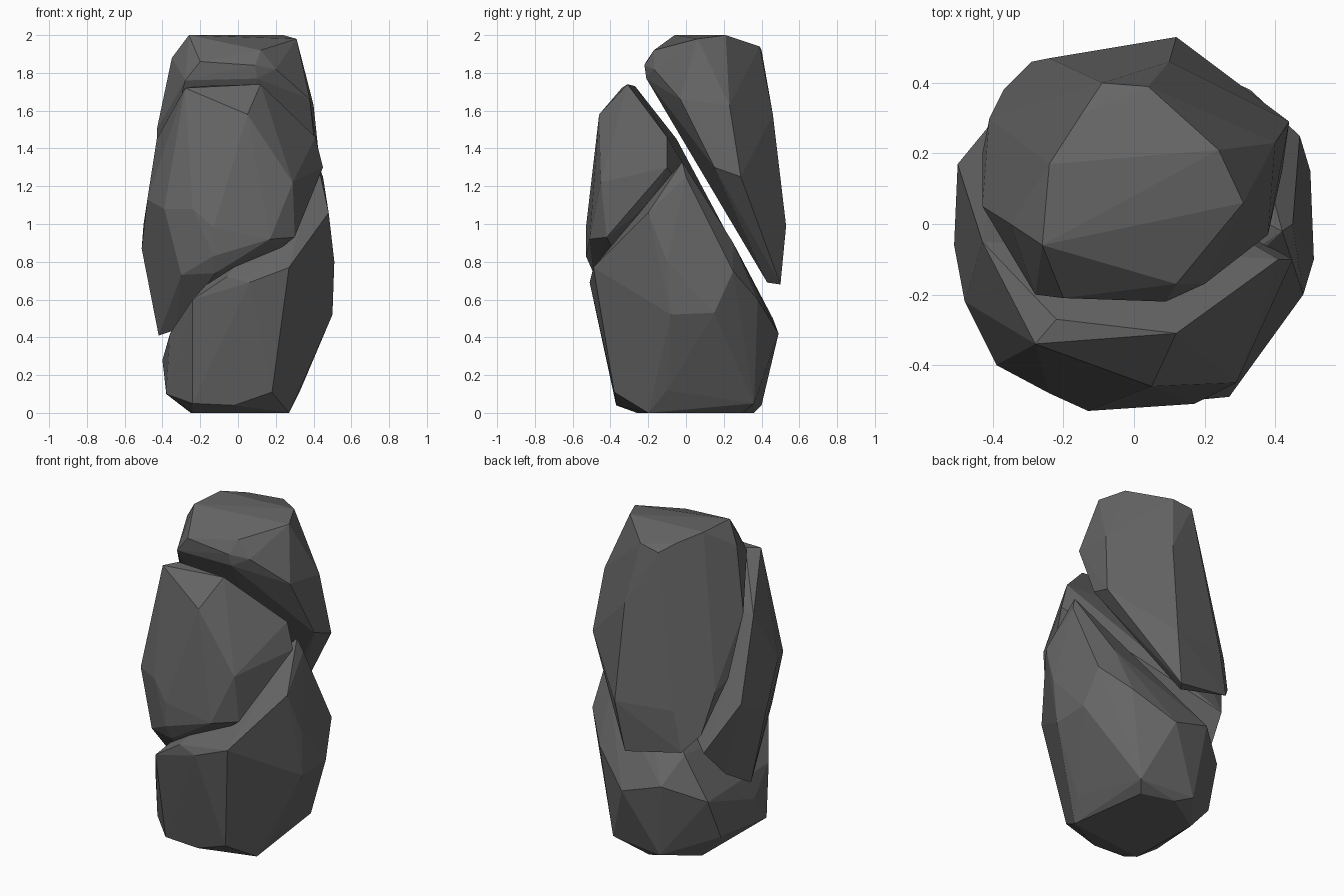
import bpy
import bmesh
import math

default_cube = bpy.data.objects.get("Cube")
if default_cube:
    bpy.data.objects.remove(default_cube, do_unlink=True)


def make_material(name, colour):
    """One flat colour for viewport and render."""
    material = bpy.data.materials.new(name)
    material.use_nodes = True
    material.diffuse_color = colour
    shader = next(n for n in material.node_tree.nodes if n.type == "BSDF_PRINCIPLED")
    shader.inputs["Base Color"].default_value = colour
    shader.inputs["Roughness"].default_value = 0.9
    return material


def make_boulder(name, corners, material):
    """Wrap a faceted convex stone around its corner points."""
    bm = bmesh.new()
    for corner in corners:
        bm.verts.new(corner)
    hull = bmesh.ops.convex_hull(bm, input=bm.verts[:])
    unused = [e for e in hull["geom_interior"] if isinstance(e, bmesh.types.BMVert)]
    bmesh.ops.delete(bm, geom=unused, context="VERTS")

    # merge nearly level triangles into broad chipped facets
    bmesh.ops.dissolve_limit(bm, angle_limit=math.radians(4),
                             verts=bm.verts[:], edges=bm.edges[:])
    bmesh.ops.recalc_face_normals(bm, faces=bm.faces[:])

    mesh = bpy.data.meshes.new(name)
    bm.to_mesh(mesh)
    bm.free()
    mesh.materials.append(material)
    stone = bpy.data.objects.new(name, mesh)
    bpy.context.collection.objects.link(stone)
    return stone


stone_grey = make_material("stone grey", (0.13, 0.13, 0.13, 1))

# Leaning slab at the top and back
make_boulder("upper_back_slab", [
    # flat crown
    (-.26, -.06, 2), (-.24, .17, 2), (.24, .21, 2), (.31, .06, 1.98),
    (-.15, .31, 1.96), (.04, .39, 1.94), (-.09, .4, 1.92),
    # overhanging brow
    (.12, -.17, 1.92), (-.2, -.21, 1.86), (.09, -.22, 1.84), (.2, -.17, 1.82),
    (-.28, -.2, 1.76), (.1, -.21, 1.77), (-.35, 0, 1.88),
    # sides
    (-.43, .05, 1.5), (-.43, .2, 1.15), (-.41, .3, 1.1),
    (.38, -.03, 1.66), (.42, .15, 1.3), (.44, .29, 1.25), (.4, .23, 1.63),
    # back and lower tip
    (-.37, .38, .85), (-.29, .46, .75), (-.24, .47, 1), (.1, .46, 1.58),
    (.12, .53, .99), (.07, .5, .68), (.02, .43, .69),
], stone_grey)

# Wedge at the front, between slab and base
make_boulder("front_wedge", [
    # top ridge
    (-.28, -.34, 1.72), (.12, -.31, 1.74), (-.22, -.27, 1.73), (.05, -.46, 1.58),
    # front face
    (-.39, -.4, 1.08), (-.24, -.48, 1.08), (-.13, -.53, .98), (-.13, -.53, .83),
    (-.12, -.49, .74), (-.3, -.42, .73), (.17, -.51, .92), (.3, -.42, .93),
    (.29, -.45, 1.22),
    # sides
    (.45, -.1, 1.3), (.41, -.1, 1.46), (.34, -.2, 1.1),
    (-.51, -.06, .87), (-.48, -.22, 1.13), (-.43, -.05, 1.45), (-.5, .17, 1),
    # lower tail
    (-.33, -.15, .44), (-.42, -.04, .41), (-.4, .18, .54), (-.36, .34, .72),
], stone_grey)

# Base stone, rising to a peak on one side
make_boulder("base_stone", [
    # footprint
    (-.24, -.26, 0), (.27, -.2, 0), (.2, .3, 0), (0, .36, 0), (-.25, .2, 0),
    (-.24, -.37, .05), (-.02, -.37, .04), (.18, -.38, .11), (.33, -.1, .12),
    (-.38, -.25, .1), (-.38, .2, .15), (-.1, .4, .04), (.25, .36, .05),
    # belly
    (-.4, -.1, .28), (-.36, -.3, .42), (-.36, .3, .4), (.1, .49, .42),
    (-.15, .46, .5), (.33, .38, .6), (.5, -.08, .52), (.5, .15, .53),
    # shoulders and peak
    (-.24, -.47, .6), (-.06, -.49, .72), (.06, -.51, .69), (.27, -.49, .77),
    (.51, -.1, .8), (.48, -.2, 1.06), (.45, 0, 1.25), (.42, -.02, 1.33),
    (.47, .25, .75), (.35, .25, .9), (-.2, .3, .65),
], stone_grey)
